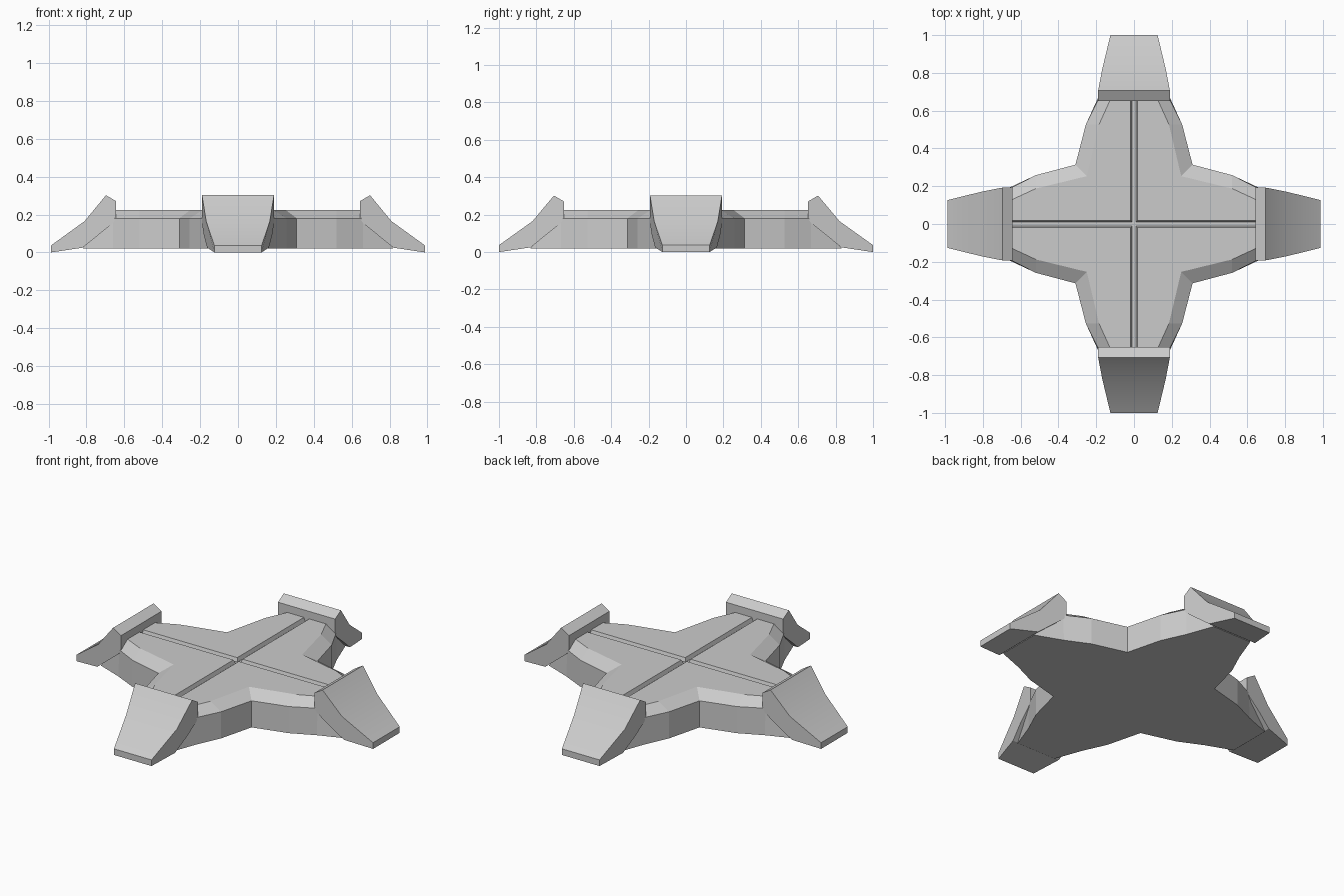
import bpy, bmesh, math
from mathutils import Matrix

if "Cube" in bpy.data.objects:
    bpy.data.objects.remove(bpy.data.objects["Cube"])

SY = 1.0 / 0.987  # the stand is very slightly longer in y


def make(name, bm):
    bmesh.ops.recalc_face_normals(bm, faces=bm.faces)
    me = bpy.data.meshes.new(name)
    bm.to_mesh(me)
    bm.free()
    ob = bpy.data.objects.new(name, me)
    bpy.context.collection.objects.link(ob)
    return ob


def loft(rings):
    bm = bmesh.new()
    vs = [[bm.verts.new(p) for p in ring] for ring in rings]
    n = len(vs[0])
    for a, b in zip(vs, vs[1:]):
        for i in range(n):
            j = (i + 1) % n
            bm.faces.new((a[i], a[j], b[j], b[i]))
    bm.faces.new(vs[0])
    bm.faces.new(vs[-1])
    return bm


def star(half, z):
    # notch, then one arm's outline mirrored about its axis, turned four times
    arm = [(x, -y) for x, y in half] + [(x, y) for x, y in reversed(half[1:])]
    pts = []
    for k in range(4):
        c, s = round(math.cos(k * math.pi / 2)), round(math.sin(k * math.pi / 2))
        pts += [(c * x - s * y, (s * x + c * y) * SY, z) for x, y in arm]
    return pts


# Four-armed body with a bevelled top edge
body = make("body", loft([
    star([(.31, .31), (.52, .255), (.66, .19), (.82, .13)], .02),
    star([(.31, .31), (.52, .255), (.66, .185), (.70, .165)], .18),
    star([(.25, .25), (.52, .185), (.64, .13), (.67, .115)], .225),
]))

# Crossed grooves cut into the top
for k in range(2):
    sec = [(-.010, .203), (.010, .203), (.021, .235), (-.021, .235)]
    bm = loft([[(x, y, z) for y, z in sec] for x in (-.66, .66)])
    bm.transform(Matrix.Rotation(k * math.pi / 2, 4, 'Z'))
    cutter = make("groove_cutter", bm)
    cutter.hide_render = True
    mod = body.modifiers.new("groove", 'BOOLEAN')
    mod.operation = 'DIFFERENCE'
    mod.solver = 'EXACT'
    mod.object = cutter
    bpy.context.view_layer.objects.active = body
    bpy.ops.object.modifier_apply(modifier=mod.name)
    bpy.data.objects.remove(cutter)

# Feet: (radius, height, half width) around the side profile
profile = [(.643, .27, .19), (.697, .302, .19), (.81, .165, .168),
           (.987, .037, .125), (.987, 0, .125), (.82, .025, .163),
           (.74, .09, .18), (.66, .155, .19), (.643, .18, .19)]
for k, name in enumerate(("right", "back", "left", "front")):
    bm = loft([[(r, s * w, z) for r, z, w in profile] for s in (-1, 1)])
    bm.transform(Matrix.Diagonal((1, SY, 1, 1)) @ Matrix.Rotation(k * math.pi / 2, 4, 'Z'))
    foot = make(name + "_foot", bm)
    bpy.ops.object.select_all(action='DESELECT')
    foot.select_set(True)
    bpy.context.view_layer.objects.active = foot
    bpy.ops.object.shade_smooth_by_angle(angle=math.radians(30))
